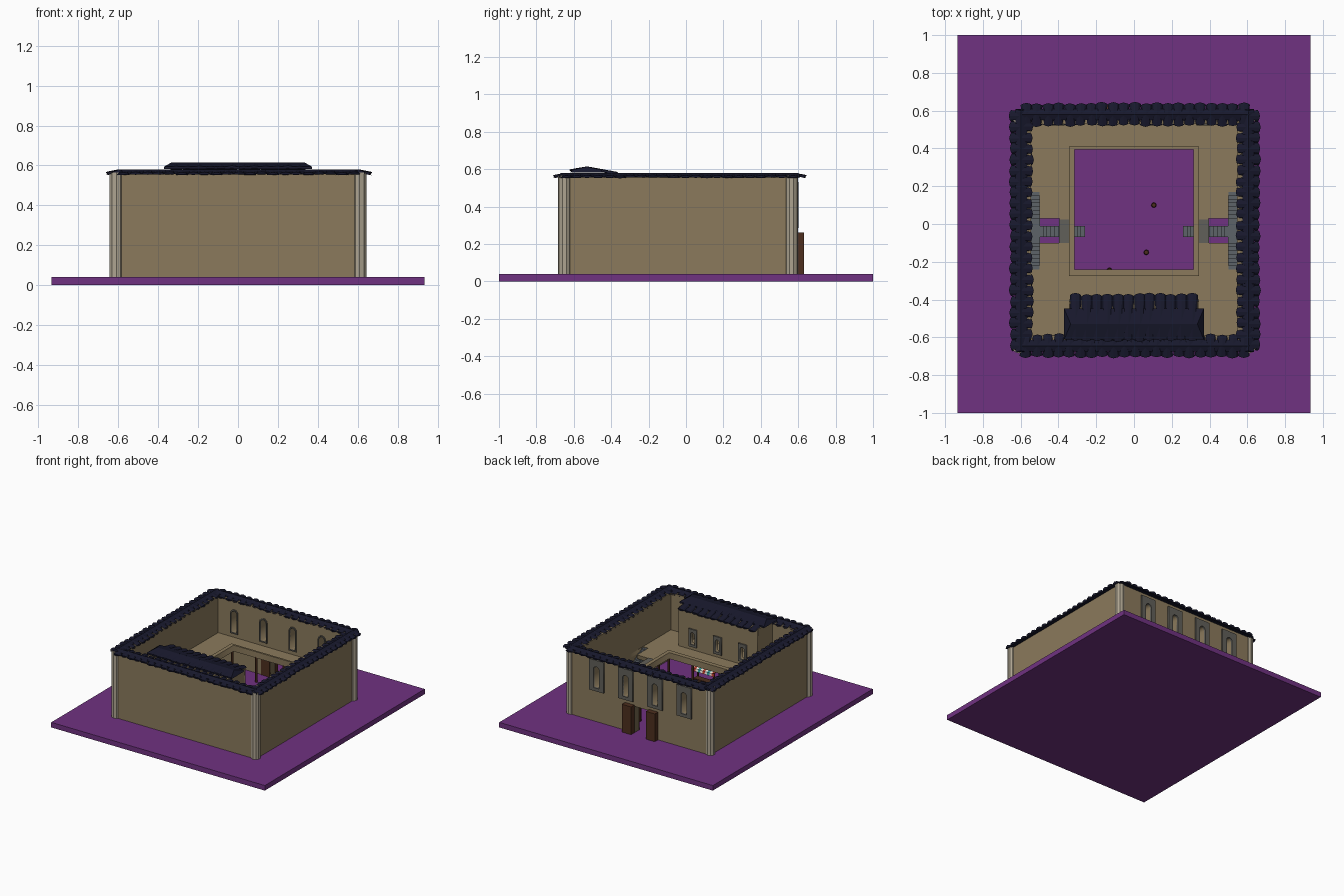
import bpy, bmesh, math, random
from mathutils import Vector

if "Cube" in bpy.data.objects:
    bpy.data.objects.remove(bpy.data.objects["Cube"])

random.seed(4)

def mat(name, r, g, b):
    m = bpy.data.materials.new(name)
    m.diffuse_color = (r, g, b, 1)
    m.use_nodes = True
    m.node_tree.nodes["Principled BSDF"].inputs["Base Color"].default_value = m.diffuse_color
    return m

PURPLE = mat("purple", .162, .032, .22)
TAN = mat("tan", .258, .195, .107)
SLATE = mat("slate", .009, .0095, .026)
CREAM = mat("cream", .42, .37, .28)
STONE = mat("stone", .12, .115, .1)
STEP = mat("step", .11, .125, .14)
WOOD = mat("wood", .075, .028, .013)
WHITE = mat("white", .75, .72, .65)
RED = mat("red", .5, .05, .03)
TEAL = mat("teal", .03, .3, .3)

def from_bm(name, bm, m):
    bmesh.ops.recalc_face_normals(bm, faces=bm.faces)
    me = bpy.data.meshes.new(name)
    bm.to_mesh(me)
    bm.free()
    me.materials.append(m)
    ob = bpy.data.objects.new(name, me)
    bpy.context.collection.objects.link(ob)
    return ob

def box(name, x0, x1, y0, y1, z0, z1, m):
    bm = bmesh.new()
    bmesh.ops.create_cube(bm, size=1)
    for v in bm.verts:
        v.co = ((x0 + x1) / 2 + v.co.x * (x1 - x0), (y0 + y1) / 2 + v.co.y * (y1 - y0),
                (z0 + z1) / 2 + v.co.z * (z1 - z0))
    return from_bm(name, bm, m)

def cyl(name, x, y, z0, z1, r0, r1, n, m):
    bm = bmesh.new()
    bmesh.ops.create_cone(bm, cap_ends=True, segments=n, radius1=r0, radius2=r1, depth=z1 - z0)
    bmesh.ops.translate(bm, vec=(x, y, (z0 + z1) / 2), verts=bm.verts)
    return from_bm(name, bm, m)

def plate(name, outlines, lo, hi, m, upright=False):
    """Flat outline with holes, thickened; upright plates lie in x-z."""
    cu = bpy.data.curves.new(name, 'CURVE')
    cu.dimensions, cu.fill_mode, cu.extrude = '2D', 'BOTH', (hi - lo) / 2
    for pts in outlines:
        s = cu.splines.new('POLY')
        s.points.add(len(pts) - 1)
        for p, q in zip(s.points, pts):
            p.co = (q[0], q[1], 0, 1)
        s.use_cyclic_u = True
    tmp = bpy.data.objects.new(name + "_curve", cu)
    bpy.context.collection.objects.link(tmp)
    dg = bpy.context.evaluated_depsgraph_get()
    me = bpy.data.meshes.new_from_object(tmp.evaluated_get(dg))
    bpy.data.objects.remove(tmp)
    mid = (lo + hi) / 2
    for v in me.vertices:
        x, y, z = v.co
        v.co = (x, mid - z, y) if upright else (x, y, mid + z)
    me.materials.clear()
    me.materials.append(m)
    ob = bpy.data.objects.new(name, me)
    bpy.context.collection.objects.link(ob)

def rect(x0, x1, y0, y1):
    return [(x0, y0), (x1, y0), (x1, y1), (x0, y1)]

def arch(x, w, z0, z1):
    r = w / 2
    return [(x - r, z0), (x + r, z0)] + [
        (x + r * math.cos(a * math.pi / 6), z1 - r + r * math.sin(a * math.pi / 6)) for a in range(7)]

def tiled_roof(name, a, b, zr, cap_w, cap_drop, cap_ext, reach, slope, pitch=.058):
    """Ridge cap from a to b with barrel tiles; reach = (left, right) tile lengths."""
    a, b = Vector((*a, 0)), Vector((*b, 0))
    d = (b - a).normalized()
    nrm = Vector((-d.y, d.x, 0))
    up = Vector((0, 0, 1))
    bm = bmesh.new()

    def loft(s0, s1):
        r0, r1 = [bm.verts.new(p) for p in s0], [bm.verts.new(p) for p in s1]
        n = len(r0)
        for i in range(n):
            bm.faces.new((r0[i], r0[(i + 1) % n], r1[(i + 1) % n], r1[i]))
        bm.faces.new(r0)
        bm.faces.new(r1[::-1])

    # ridge cap
    def cap(c, sgn):
        prof = [(-cap_w, -cap_drop - .012), (-cap_w, -cap_drop), (0, 0), (cap_w, -cap_drop), (cap_w, -cap_drop - .012)]
        return [c + nrm * u + up * (zr + h) + d * sgn * (cap_ext if h < 0 else 0) for u, h in prof]
    loft(cap(a, -1), cap(b, 1))
    # tiles, one row down each slope
    count = round((b - a).length / pitch)
    step = (b - a).length / count
    for side, L in ((1, reach[0]), (-1, reach[1])):
        for i in range(count):
            c = a + d * step * (i + .5 + random.uniform(-.06, .06))
            L2 = L + random.uniform(-.006, .003)
            lift = random.uniform(0, .003)

            def sec(t, w, ext):
                prof = [(-.5, 0), (-.32, .009), (0, .012), (.32, .009), (.5, 0), (0, -.002)]
                return [c + d * u * w + nrm * side * (t + ext * (1 - 4 * u * u))
                        + up * (zr - .014 + lift - slope * t + h) for u, h in prof]
            loft(sec(.004, step * .9, 0), sec(L2 - .01, step * 1.08, .012))
    from_bm(name, bm, SLATE)

# ground slab
box("ground_slab", -.935, .935, -1, 1, 0, .04, PURPLE)

# outer walls; back wall has a doorway and four arched slits
box("front_wall", -.615, .615, -.67, -.59, .04, .562, TAN)
for s, n in ((-1, "left"), (1, "right")):
    box(n + "_wall", min(s * .545, s * .625), max(s * .545, s * .625), -.66, .575, .04, .562, TAN)
wins = [.365, .11, -.147, -.402]
slits = [arch(x, .05, .31, .48) for x in wins]
plate("back_wall", [[(-.615, .04), (-.09, .04), (-.09, .25), (.04, .25), (.04, .04),
                     (.615, .04), (.615, .562), (-.615, .562)]] + slits, .53, .59, TAN, True)
for i, x in enumerate(wins):
    plate(f"window_surround_{i}", [rect(x - .065, x + .065, .285, .53), arch(x, .05, .31, .48)],
          .585, .602, STONE, True)
    plate(f"window_inner_frame_{i}", [arch(x, .066, .3, .49), arch(x, .05, .31, .48)], .522, .535, STONE, True)
for x0, x1, n in ((.04, .12, "left"), (-.168, -.09, "right")):
    box("gate_door_" + n, x0, x1, .525, .63, .04, .26, WOOD)

# corner columns
for x in (-.61, .61):
    for y in (-.65, .565):
        cyl("corner_column", x, y, .04, .565, .035, .035, 10, CREAM)

# tiled wall tops
rf = dict(zr=.58, cap_w=.03, cap_drop=.012, cap_ext=.008, reach=(.062, .062), slope=.25)
tiled_roof("left_wall_roof", (-.597, -.67), (-.597, .6), **rf)
tiled_roof("right_wall_roof", (.605, -.67), (.605, .6), **rf)
tiled_roof("back_wall_roof", (-.6, .58), (.61, .58), **rf)
tiled_roof("front_wall_roof", (-.6, -.645), (.61, -.645), **rf)

# balcony floor with court opening and T-shaped stair wells
court = rect(-.315, .315, -.24, .395)
def well(s):
    return [(s * x, y) for x, y in ((.395, -.1), (.5, -.1), (.5, -.24), (.545, -.24),
                                    (.545, .17), (.5, .17), (.5, .03), (.395, .03))]
plate("balcony_floor", [rect(-.56, .56, -.6, .54), court, well(1), well(-1)], .24, .27, TAN)
plate("balcony_rim", [rect(-.345, .345, -.275, .41), court], .235, .284, TAN)

# stairs: a flight from the court, a landing, two flights along the wall
for s in (-1, 1):
    def sbox(n, x0, x1, *r):
        box(n, min(s * x0, s * x1), max(s * x0, s * x1), *r)
    sbox("stair_bridge", .345, .397, -.1, .025, .24, .276, STONE)
    for i in range(12):
        x = .26 + i * .02
        sbox("stair_step", x, x + .0205, -.07, -.01, .04, .052 + i * .0115, STEP)
    sbox("stair_landing", .498, .545, -.1, .03, .04, .18, STEP)
    for i in range(7):
        z = .19 + i * .0125
        sbox("wall_step", .5, .545, .03 + i * .02, .05 + i * .02, .04, z, STEP)
        sbox("wall_step", .5, .545, -.12 - i * .02, -.1 - i * .02, .04, z, STEP)

# posts holding up the balcony
for x in (-.33, -.12, .12, .33):
    for y in (-.257, .402):
        cyl("balcony_post", x, y, .04, .24, .009, .009, 6, WOOD)
for x in (-.33, .33):
    for y in (-.13, .08, .24):
        cyl("balcony_post", x, y, .04, .24, .009, .009, 6, WOOD)

# upper room over the front side
rw = [-.218, 0, .218]
holes = [arch(x, .035, .315, .41) for x in rw]
plate("room_wall", [rect(-.345, .345, .26, .575)] + holes, -.425, -.4, TAN, True)
for x in rw:
    plate("room_window_surround", [rect(x - .035, x + .035, .295, .435), arch(x, .035, .315, .41)],
          -.402, -.39, STONE, True)
for s in (-1, 1):
    box("room_side_wall", s * .332 - .013, s * .332 + .013, -.6, -.41, .26, .58, TAN)
tiled_roof("room_roof", (-.335, -.53), (.335, -.53), zr=.614, cap_w=.082, cap_drop=.02,
           cap_ext=.035, reach=(.162, .09), slope=.2)

# market stall with striped awning
for i in range(10):
    x0 = -.05 + i * .02
    bm = bmesh.new()
    prof = [(-.36, .225), (-.28, .195), (-.275, .175), (-.28, .175), (-.285, .19), (-.36, .22)]
    ends = [[bm.verts.new((x, y, z)) for y, z in prof] for x in (x0, x0 + .02)]
    for k in range(6):
        bm.faces.new((ends[0][k], ends[0][(k + 1) % 6], ends[1][(k + 1) % 6], ends[1][k]))
    bm.faces.new(ends[0])
    bm.faces.new(ends[1][::-1])
    from_bm("awning_stripe", bm, (RED, WHITE, TEAL, WHITE)[i % 4])
box("stall_counter", -.04, .14, -.34, -.29, .04, .11, WOOD)
for x in (-.045, .145):
    for y in (-.355, -.287):
        box("stall_post", x - .005, x + .005, y - .005, y + .005, .04, .2, WOOD)

# small barrels in the court
for x, y in ((.105, .1), (.065, -.15), (-.13, -.245)):
    cyl("barrel_bottom", x, y, .04, .055, .011, .014, 8, WOOD)
    cyl("barrel_top", x, y, .055, .07, .014, .011, 8, WOOD)
